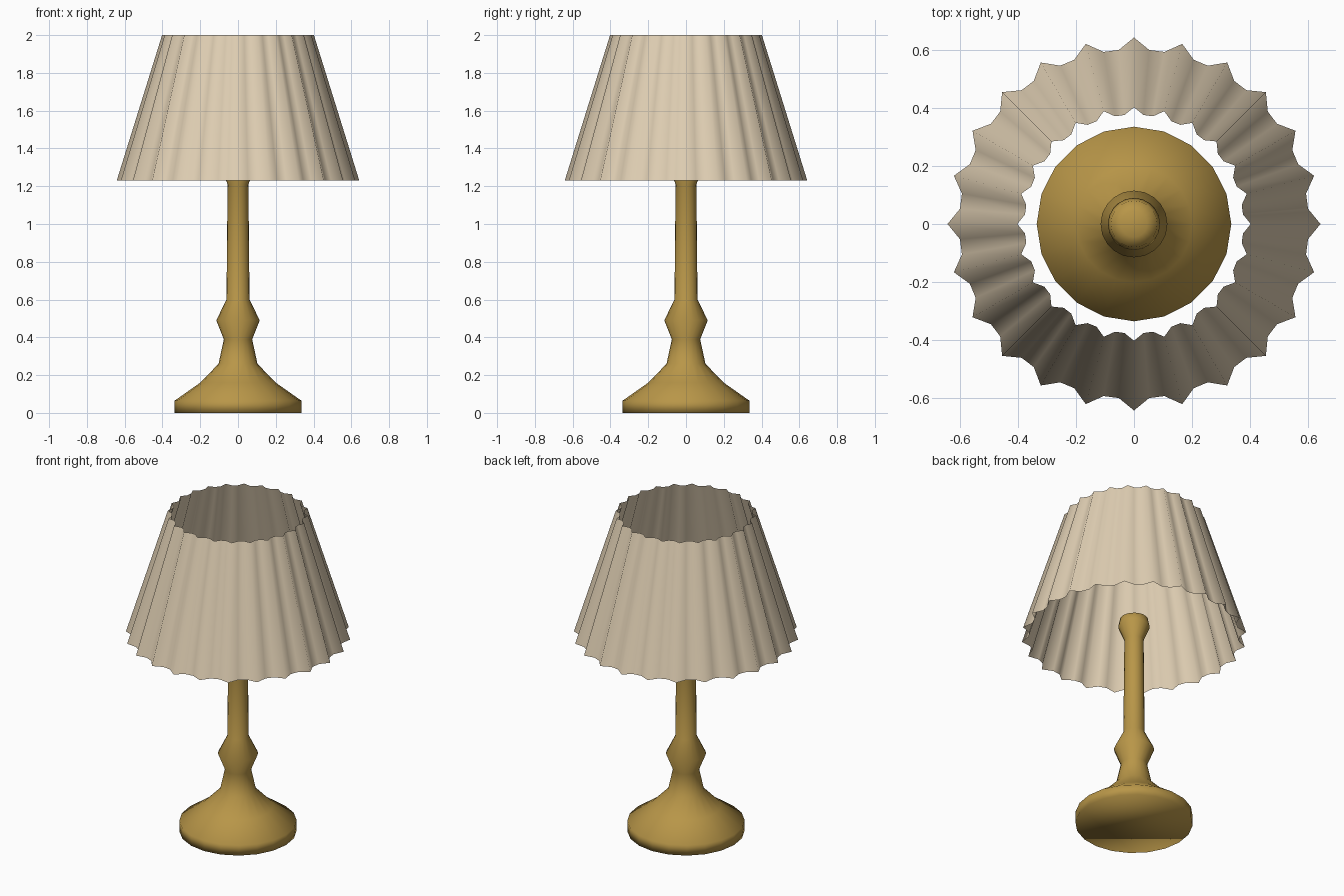
import bpy, bmesh, math

if "Cube" in bpy.data.objects:
    bpy.data.objects.remove(bpy.data.objects["Cube"])


def material(name, color):
    m = bpy.data.materials.new(name)
    m.diffuse_color = (*color, 1)
    m.use_nodes = True
    m.node_tree.nodes["Principled BSDF"].inputs["Base Color"].default_value = m.diffuse_color
    return m


def lathe(name, profile, sides, mat, scale=lambda i: 1.0, capped=True):
    """Revolve (radius, z) points; scale(i) varies the radius around the ring."""
    bm = bmesh.new()
    rings = []
    for r, z in profile:
        ring = []
        for i in range(sides):
            a = math.tau * i / sides
            k = r * scale(i)
            ring.append(bm.verts.new((k * math.cos(a), k * math.sin(a), z)))
        rings.append(ring)
    for lo, hi in zip(rings, rings[1:]):
        for i in range(sides):
            j = (i + 1) % sides
            bm.faces.new((lo[i], lo[j], hi[j], hi[i]))
    if capped:
        bm.faces.new(rings[0][::-1])
        bm.faces.new(rings[-1])
    for f in bm.faces:
        f.smooth = True
    me = bpy.data.meshes.new(name)
    bm.to_mesh(me)
    bm.free()
    me.materials.append(mat)
    ob = bpy.data.objects.new(name, me)
    bpy.context.collection.objects.link(ob)
    return ob


brass = material("brass", (0.48, 0.305, 0.065))
fabric = material("cream fabric", (0.74, 0.62, 0.45))

# Turned stand: foot, collar, stem and bulb holder
lathe("lamp_stand", [
    (0.335, 0.0), (0.335, 0.065), (0.20, 0.16), (0.103, 0.26), (0.075, 0.39),
    (0.115, 0.49), (0.061, 0.60), (0.055, 1.21), (0.09, 1.295), (0.08, 1.345),
    (0.045, 1.365)], 20, brass)

# Pleated open shade: 24 sharp ridges, each with a flat valley of two points
lathe("lamp_shade", [(0.642, 1.23), (0.402, 2.0)], 72, fabric,
      scale=lambda i: 1.0 if i % 3 == 0 else 0.937, capped=False)
